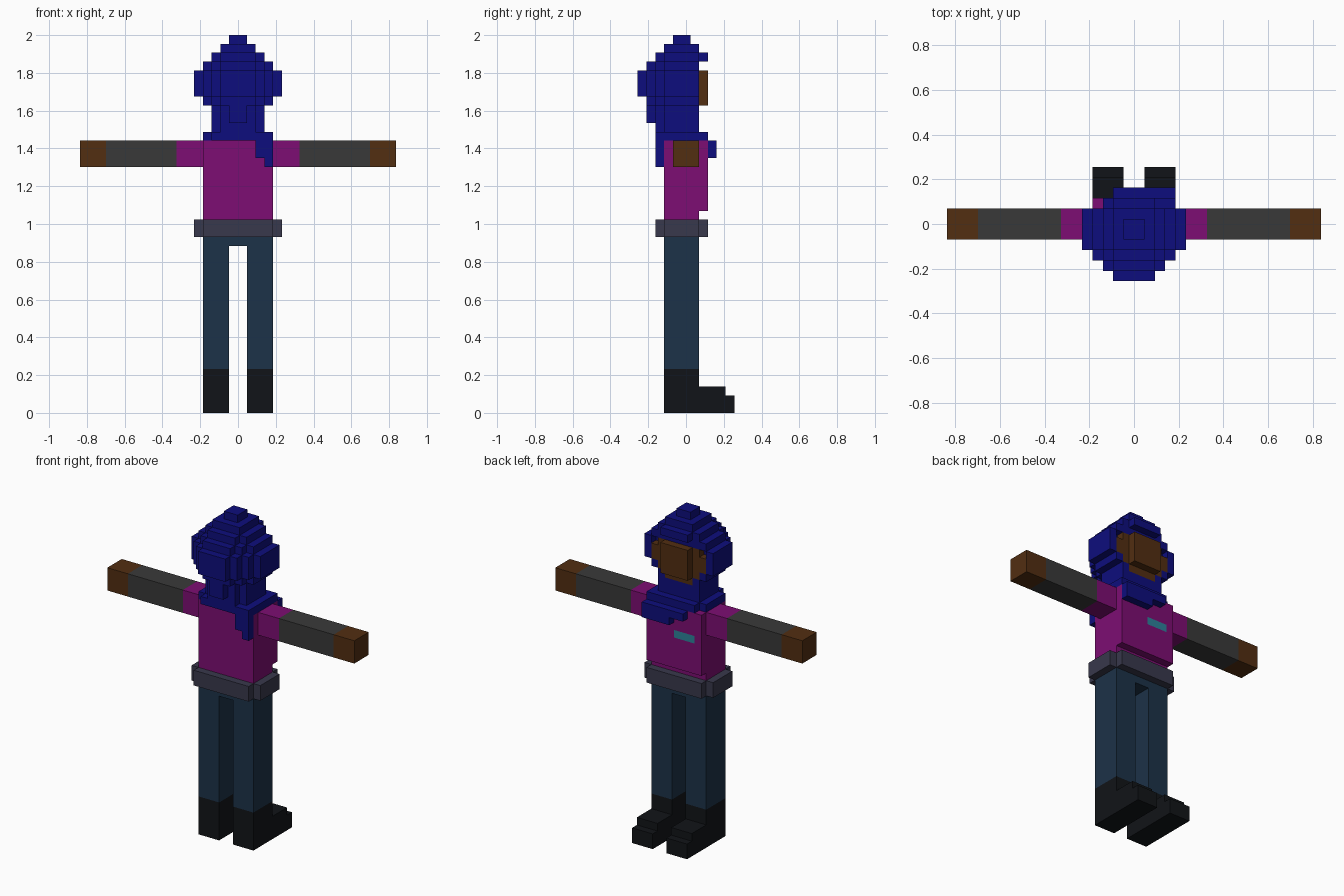
import bpy, bmesh

if "Cube" in bpy.data.objects:
    bpy.data.objects.remove(bpy.data.objects["Cube"])

V = 2 / 43          # one voxel
grid = {}           # (i, j, k) -> part name
COLOURS = {
    "boots": (17, 20, 24), "trousers": (28, 50, 72), "belt": (56, 56, 76),
    "shirt": (125, 13, 115), "sleeves": (57, 57, 57), "hands": (82, 46, 17),
    "badge": (45, 130, 155), "scarf": (13, 13, 125), "hood": (13, 13, 125),
    "face": (82, 46, 17),
}


def fill(part, x0, x1, y0, y1, z0, z1, mirror=False):
    """Fill a block (voxel units, y edges on halves); part None carves."""
    for i in range(x0, x1):
        for j in range(int(y0 - 0.5), int(y1 - 0.5)):
            for k in range(z0, z1):
                for a in ((i, -1 - i) if mirror else (i,)):
                    if part is None:
                        grid.pop((a, j, k), None)
                    else:
                        grid[a, j, k] = part


def layer(part, z0, z1, front, *steps):
    """Centred stepped slice: each step is (half width, rear y edge)."""
    for half, rear in steps:
        fill(part, -half, half, rear, front, z0, z1)


# legs and boots
fill("boots", 1, 4, -2.5, 1.5, 0, 5, True)
fill("boots", 1, 4, 1.5, 4.5, 0, 3, True)
fill("boots", 1, 4, 4.5, 5.5, 0, 2, True)
fill("trousers", 1, 4, -2.5, 1.5, 5, 20, True)
fill("trousers", -1, 1, -2.5, 1.5, 19, 20)

# belt with notched corners
fill("belt", -5, 5, -2.5, 1.5, 20, 22)
fill("belt", -4, 4, -3.5, 2.5, 20, 22)

# torso, chest and badge
fill("shirt", -4, 4, -2.5, 1.5, 22, 31)
fill("shirt", -4, 4, 1.5, 2.5, 23, 31)
fill("badge", -3, 0, 1.5, 2.5, 27, 28)

# arms
for part, x0, x1 in (("shirt", 4, 7), ("sleeves", 7, 15), ("hands", 15, 18)):
    fill(part, x0, x1, -1.5, 1.5, 28, 31, True)

# scarf: collar, hanging front fold, tail behind
fill("scarf", -4, 4, -2.5, 1.5, 31, 32)
fill("scarf", -3, 3, -3.5, -2.5, 31, 32)
fill("scarf", -3, 4, 1.5, 2.5, 31, 32)
fill("scarf", -2, 4, 2.5, 3.5, 30, 31)
fill("scarf", 0, 4, 2.5, 3.5, 29, 30)
fill("scarf", 2, 4, -3.5, -2.5, 29, 32)
fill("scarf", 3, 4, -3.5, -2.5, 28, 29)

# hood, from the neck up
layer("hood", 32, 33, 1.5, (3, -2.5), (2, -3.5))
layer("hood", 33, 35, 1.5, (3, -2.5), (2, -3.5), (1, -4.5))
layer("hood", 35, 36, 1.5, (4, -2.5), (3, -3.5), (2, -4.5))
layer("hood", 36, 39, 1.5, (5, -2.5), (4, -3.5), (3, -4.5), (2, -5.5))
layer("hood", 39, 40, 1.5, (4, -2.5), (3, -3.5), (2, -4.5))
layer("hood", 40, 41, 1.5, (3, -2.5), (2, -3.5))
layer("hood", 40, 41, 2.5, (2, 1.5))
layer("hood", 41, 42, 1.5, (2, -2.5))
layer("hood", 42, 43, 0.5, (1, -1.5))

# face set into the hood opening
fill(None, -4, 4, 0.5, 1.5, 36, 39)
fill("face", -3, 3, 0.5, 1.5, 35, 39)
fill("face", -4, 4, 0.5, 1.5, 36, 38)
fill("face", -2, 2, 0.5, 1.5, 34, 35)
fill("face", -2, 2, 1.5, 2.5, 35, 39)


# turn the blocks into one outer skin per part
def quad(bm, cell, axis, side):
    b, c = (axis + 1) % 3, (axis + 2) % 3
    corners = []
    for db, dc in ((0, 0), (1, 0), (1, 1), (0, 1)):
        p = list(cell)
        p[axis] += side
        p[b] += db
        p[c] += dc
        corners.append(bm.verts.new((p[0] * V, (p[1] + 0.5) * V, p[2] * V)))
    bm.faces.new(corners if side else corners[::-1])


def linear(c):
    return (c / 255 / 12.92) if c < 11 else ((c / 255 + 0.055) / 1.055) ** 2.4


for part, rgb in COLOURS.items():
    bm = bmesh.new()
    for cell, name in grid.items():
        if name != part:
            continue
        for axis in range(3):
            for side in (0, 1):
                near = list(cell)
                near[axis] += 1 if side else -1
                if tuple(near) not in grid:
                    quad(bm, cell, axis, side)
    bmesh.ops.remove_doubles(bm, verts=bm.verts, dist=V / 100)
    bmesh.ops.dissolve_limit(bm, angle_limit=0.01, verts=bm.verts, edges=bm.edges)
    mesh = bpy.data.meshes.new(part)
    bm.to_mesh(mesh)
    bm.free()
    mat = bpy.data.materials.new(part)
    mat.diffuse_color = (*map(linear, rgb), 1)
    mat.use_nodes = True
    mat.node_tree.nodes["Principled BSDF"].inputs["Base Color"].default_value = mat.diffuse_color
    mesh.materials.append(mat)
    bpy.context.collection.objects.link(bpy.data.objects.new(part, mesh))
